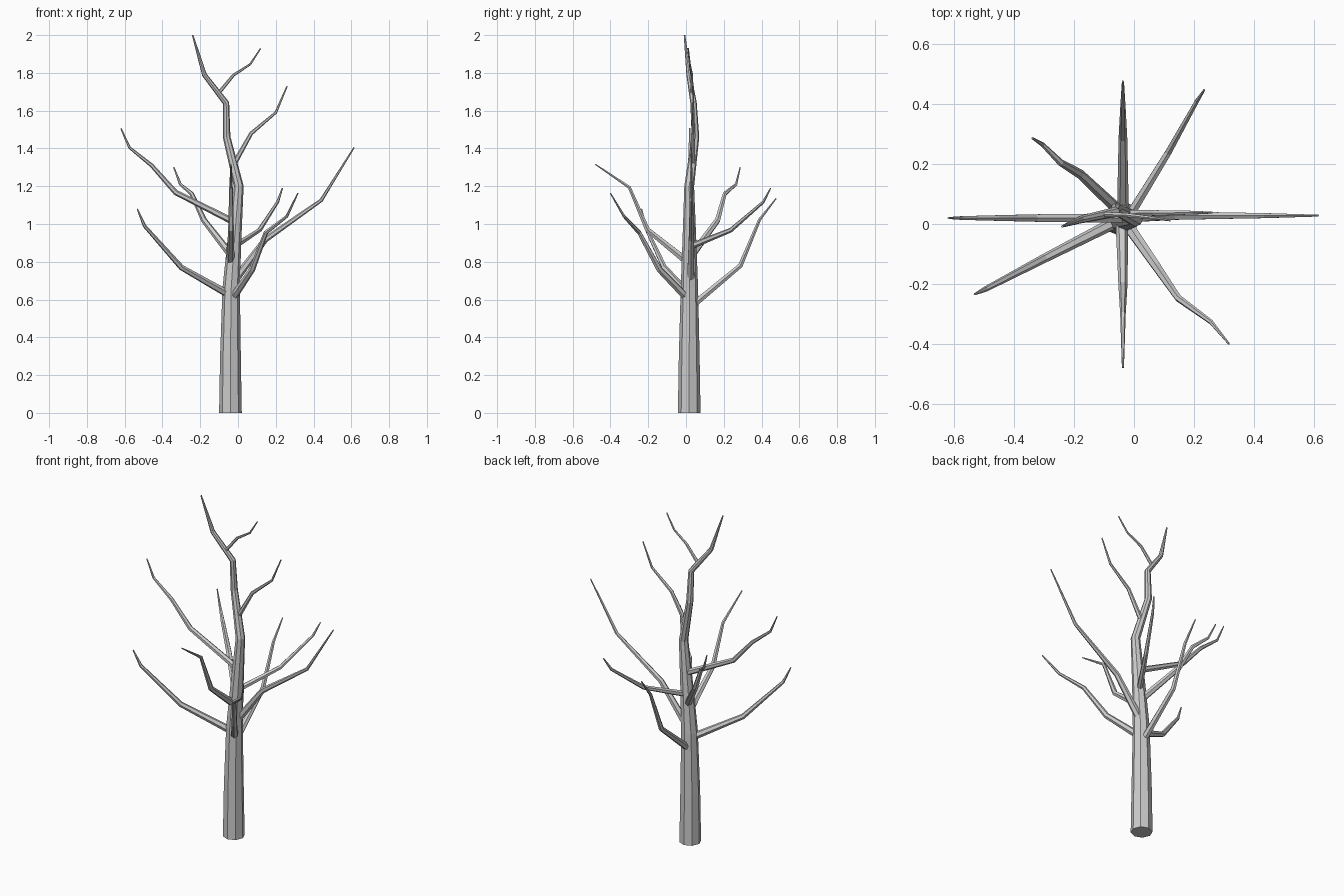
import bpy, bmesh, math
from mathutils import Vector


def limb(name, pts, radii, sides):
    """Tapered flat-faced tube through pts, capped at both ends."""
    pts = [Vector(p) for p in pts]
    n = len(pts)
    bm = bmesh.new()
    rings = []
    tan = Vector((0, 0, 1))
    u = Vector((1, 0, 0))
    for i, p in enumerate(pts):
        a = (p - pts[max(i - 1, 0)]).normalized()
        b = (pts[min(i + 1, n - 1)] - p).normalized()
        t = (a + b).normalized()
        u = (tan.rotation_difference(t) @ u).normalized()
        tan = t
        v = t.cross(u)
        ring = []
        for k in range(sides):
            w = 2 * math.pi * k / sides
            ring.append(bm.verts.new(p + radii[i] * (u * math.cos(w) + v * math.sin(w))))
        rings.append(ring)
    for r, s in zip(rings, rings[1:]):
        for k in range(sides):
            j = (k + 1) % sides
            bm.faces.new((r[k], r[j], s[j], s[k]))
    bm.faces.new(rings[0][::-1])
    bm.faces.new(rings[-1])
    me = bpy.data.meshes.new(name)
    bm.to_mesh(me)
    bm.free()
    bpy.context.collection.objects.link(bpy.data.objects.new(name, me))


# Trunk: wide base, bending leader at the top
limb("trunk",
     [(-.04, .017, 0), (-.04, .017, .3), (-.036, .018, .66), (-.02, .018, .9), (.004, .017, 1.2),
      (-.06, .05, 1.46), (-.063, .04, 1.64), (-.178, .015, 1.79), (-.24, -.008, 2.0)],
     [.06, .055, .046, .037, .026, .02, .017, .013, .004], 8)

# Branches: base radius, then path from trunk to tip
branches = {
    "lower_left": (.021, [(-.045, .015, .625), (-.30, -.115, .77), (-.495, -.217, .99), (-.533, -.235, 1.08)]),
    "upper_left": (.018, [(-.02, .02, 1.01), (-.33, .02, 1.167), (-.457, .02, 1.31), (-.575, .02, 1.405), (-.62, .02, 1.507)]),
    "back_left": (.020, [(-.04, .035, .84), (-.18, .167, 1.02), (-.245, .205, 1.16), (-.305, .265, 1.21), (-.34, .287, 1.30)]),
    "right": (.022, [(-.02, .025, .70), (.145, .028, .918), (.44, .028, 1.125), (.615, .028, 1.406)]),
    "front_right": (.021, [(-.02, -.005, .62), (.075, -.142, .76), (.148, -.248, .955), (.258, -.328, 1.04), (.317, -.40, 1.163)]),
    "back_right": (.017, [(-.02, .02, .88), (.114, .238, .968), (.21, .41, 1.117), (.235, .448, 1.19)]),
    "back": (.020, [(-.037, .03, .565), (-.037, .288, .78), (-.037, .39, 1.024), (-.037, .477, 1.135)]),
    "front": (.021, [(-.04, -.005, .81), (-.037, -.204, .97), (-.037, -.30, 1.194), (-.037, -.48, 1.316)]),
    "high_right": (.014, [(-.02, .035, 1.32), (.07, .037, 1.48), (.2, .038, 1.59), (.26, .038, 1.73)]),
    "top_right": (.010, [(-.105, .032, 1.69), (-.024, .03, 1.788), (.065, .02, 1.846), (.12, .012, 1.93)]),
}
for name, (r, path) in branches.items():
    n = len(path) - 1
    limb(name + "_branch", path, [r + (.0035 - r) * i / n for i in range(n + 1)], 6)
